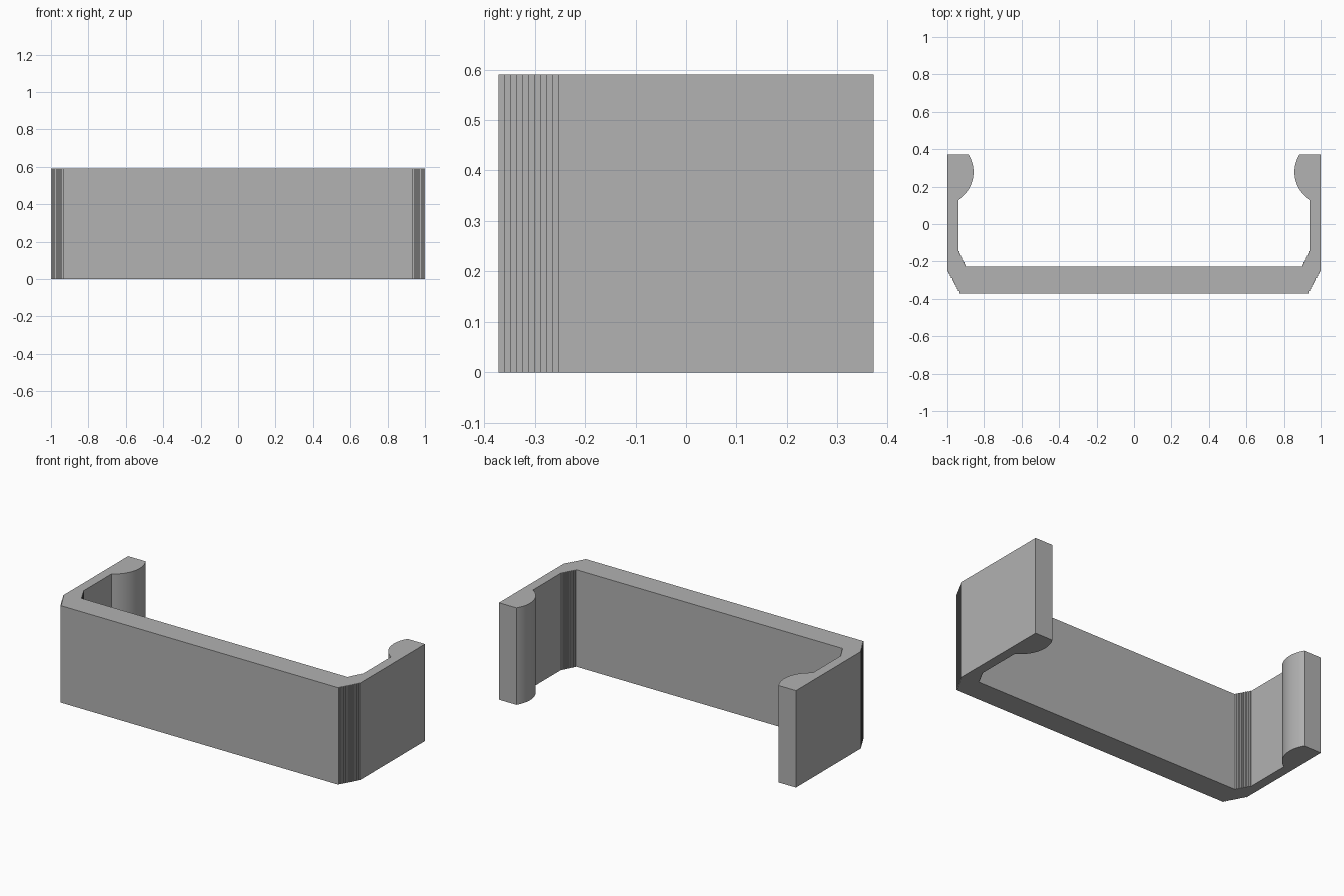
import bpy
import bmesh
import math

if "Cube" in bpy.data.objects:
    bpy.data.objects.remove(bpy.data.objects["Cube"])

HEIGHT = 0.59
FRONT, BACK = -0.371, 0.371

grey = bpy.data.materials.new("plain grey")
grey.diffuse_color = (0.445, 0.445, 0.445, 1.0)
grey.use_nodes = True
grey.node_tree.nodes["Principled BSDF"].inputs["Base Color"].default_value = grey.diffuse_color


def stairs(x, y, dx, dy, count):
    """Fine stepped bevel: each step runs back first, then outward."""
    pts = [(x, y)]
    for _ in range(count):
        y += dy
        pts.append((x, y))
        x += dx
        pts.append((x, y))
    return pts


def arc(cx, cy, r, a0, a1, n):
    return [(cx + r * math.cos(a0 + (a1 - a0) * i / n),
             cy + r * math.sin(a0 + (a1 - a0) * i / n)) for i in range(n + 1)]


# right half of the outline: outer corner, arm end, snap bump, inner corner
outer = stairs(0.936, FRONT, 0.0064, 0.0117, 10)
cx, cy, r = 1.031, 0.278, 0.175
a_back = math.pi - math.asin((BACK - cy) / r)
a_wall = math.pi + math.acos((cx - 0.942) / r)
bump = arc(cx, cy, r, a_back, a_wall, 18)
inner = stairs(0.898, -0.227, 0.0063, 0.0117, 7)[::-1]
half = outer + [(1.0, BACK)] + bump + inner
outline = half + [(-x, y) for x, y in reversed(half)]

# extrude the mirrored outline into the clip
bm = bmesh.new()
base = bm.faces.new([bm.verts.new((x, y, 0)) for x, y in outline])
ext = bmesh.ops.extrude_face_region(bm, geom=[base], use_keep_orig=True)
top = [v for v in ext["geom"] if isinstance(v, bmesh.types.BMVert)]
bmesh.ops.translate(bm, verts=top, vec=(0, 0, HEIGHT))
bmesh.ops.recalc_face_normals(bm, faces=bm.faces)
mesh = bpy.data.meshes.new("clip_bracket")
bm.to_mesh(mesh)
bm.free()
mesh.materials.append(grey)
clip = bpy.data.objects.new("clip_bracket", mesh)
bpy.context.collection.objects.link(clip)

# smooth bumps, sharp edges elsewhere
bpy.context.view_layer.objects.active = clip
clip.select_set(True)
bpy.ops.object.shade_smooth_by_angle(angle=math.radians(30))
